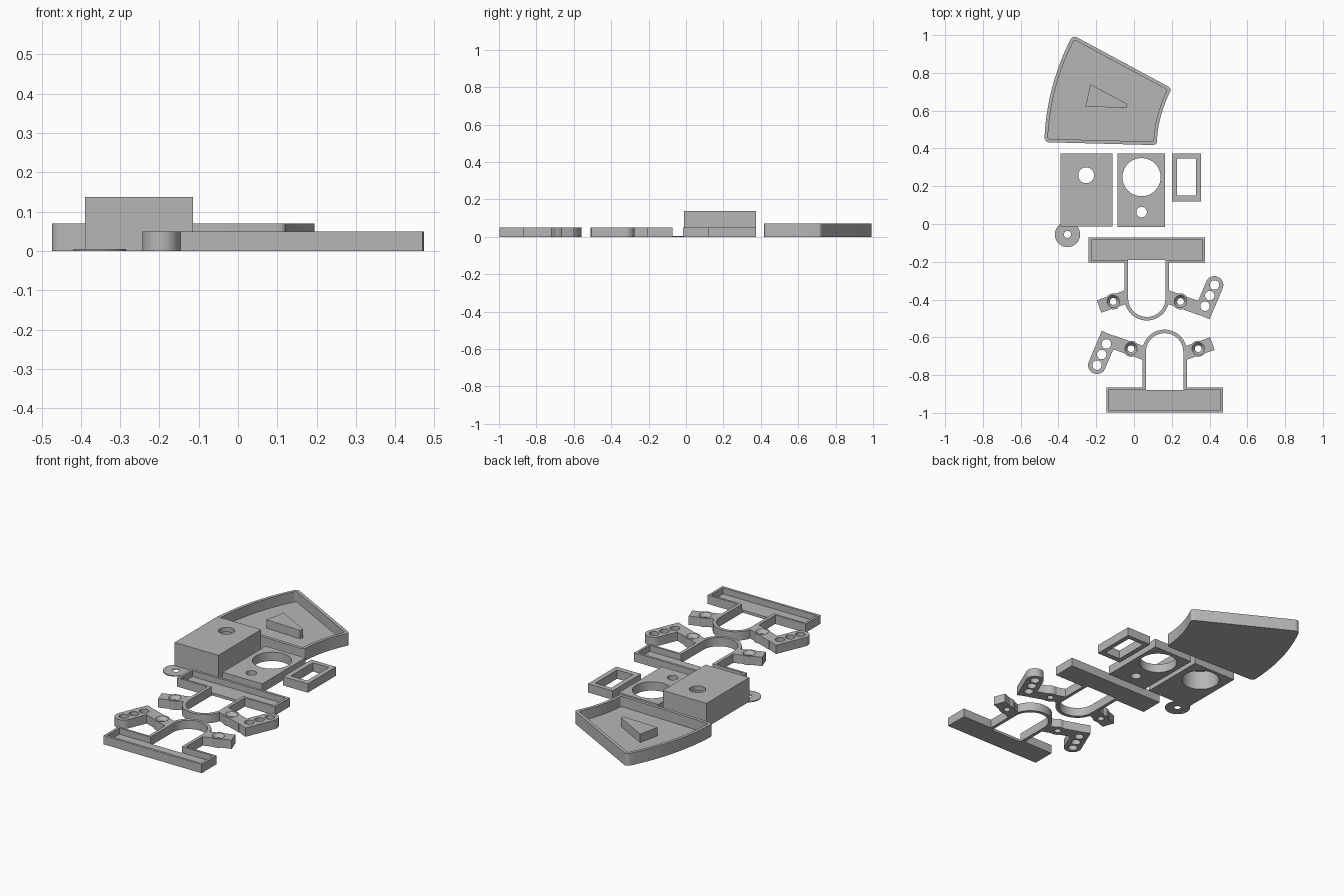
import bpy, bmesh, math
from mathutils import Vector

cube = bpy.data.objects.get("Cube")
if cube:
    bpy.data.objects.remove(cube, do_unlink=True)

GREY = (0.47, 0.47, 0.47, 1)
mat = bpy.data.materials.new("plain grey")
mat.use_nodes = True
mat.diffuse_color = GREY
mat.node_tree.nodes["Principled BSDF"].inputs["Base Color"].default_value = GREY
T = 0.05          # thickness of the flat parts


def prism(name, pts, z0, z1, corner=0):
    """Extrude an outline upward, optionally rounding its sharp upright edges."""
    bm = bmesh.new()
    face = bm.faces.new([bm.verts.new((x, y, z0)) for x, y in pts])
    top = bmesh.ops.extrude_face_region(bm, geom=[face])["geom"]
    bmesh.ops.translate(bm, vec=(0, 0, z1 - z0),
                        verts=[g for g in top if isinstance(g, bmesh.types.BMVert)])
    bmesh.ops.recalc_face_normals(bm, faces=bm.faces)
    if corner:
        sharp = [e for e in bm.edges if e.calc_face_angle() > 0.8
                 and abs(e.verts[0].co.z - e.verts[1].co.z) > 1e-4]
        bmesh.ops.bevel(bm, geom=sharp, offset=corner, segments=5,
                        profile=0.5, affect='EDGES')
    mesh = bpy.data.meshes.new(name)
    bm.to_mesh(mesh)
    bm.free()
    mesh.materials.append(mat)
    obj = bpy.data.objects.new(name, mesh)
    bpy.context.collection.objects.link(obj)
    return obj


def rect(x0, x1, y0, y1):
    return [(x0, y0), (x1, y0), (x1, y1), (x0, y1)]


def circle(x, y, r, n=40):
    return [(x + r * math.cos(2 * math.pi * i / n),
             y + r * math.sin(2 * math.pi * i / n)) for i in range(n)]


def strip(p, q, half):
    p, q = Vector(p), Vector(q)
    d = (q - p).normalized() * half
    n = Vector((-d.y, d.x))
    return [tuple(v) for v in (p - n, q - n, q + n, p + n)]


def arch(x, y, r, top, n=32):
    """U outline: a half circle at the bottom and straight sides up to top."""
    arc = [(x - r * math.cos(math.pi * i / n),
            y - r * math.sin(math.pi * i / n)) for i in range(n + 1)]
    return arc + [(x + r, top), (x - r, top)]


def combine(obj, other, op):
    bpy.ops.object.select_all(action='DESELECT')
    bpy.context.view_layer.objects.active = obj
    obj.select_set(True)
    mod = obj.modifiers.new(op.title(), 'BOOLEAN')
    mod.operation, mod.solver, mod.object = op, 'EXACT', other
    bpy.ops.object.modifier_apply(modifier=mod.name)
    bpy.data.objects.remove(other, do_unlink=True)


def add(obj, pts, z1=T):
    combine(obj, prism("piece", pts, 0, z1), 'UNION')


def cut(obj, pts, z0=-0.1, z1=0.3):
    combine(obj, prism("cutter", pts, z0, z1), 'DIFFERENCE')


def countersink(obj, x, y, r0, r1, depth):
    cone = prism("cutter", circle(x, y, r0), T - depth, T + depth)
    grow = (2 * r1 - r0) / r0
    for v in cone.data.vertices:
        if v.co.z > T:
            v.co.x = x + (v.co.x - x) * grow
            v.co.y = y + (v.co.y - y) * grow
    combine(obj, cone, 'DIFFERENCE')


def sector(d, n=24):
    """Ring sector outline shrunk by d on every side."""
    cx, cy = 0.79, 0.40
    low, high = math.radians(178.5), math.radians(151.7)
    pts = []
    for r, flip in ((1.265 - d, False), (0.67 + d, True)):
        s = math.asin(d / r)
        a, b = low - s, high + s
        arc = [a + (b - a) * i / n for i in range(n + 1)]
        for t in (reversed(arc) if flip else arc):
            pts.append((cx + r * math.cos(t), cy + r * math.sin(t)))
    return pts


# Curved tray with a small wedge standing on its floor
tray = prism("curved_tray", sector(0), 0, 0.07, corner=0.025)
combine(tray, prism("cutter", sector(0.018), 0.012, 0.1, corner=0.01), 'DIFFERENCE')
wedge = prism("tray_wedge", [(-0.257, 0.622), (-0.04, 0.614), (-0.035, 0.635), (-0.23, 0.74)],
              0.01, 0.06)

# Tall block: wide bore from below, small hole through the top
block = prism("tall_block", rect(-0.39, -0.115, -0.012, 0.373), 0, 0.137)
cut(block, circle(-0.253, 0.255, 0.1), -0.1, 0.11)
cut(block, circle(-0.253, 0.258, 0.042))

# Flat plate with a large and a small hole
plate = prism("holed_plate", rect(-0.087, 0.163, -0.015, 0.373), 0, T)
cut(plate, circle(0.04, 0.248, 0.101))
cut(plate, circle(0.04, 0.063, 0.028))

# Small rectangular frame
frame = prism("small_frame", rect(0.2, 0.355, 0.12, 0.373), 0, T)
cut(frame, rect(0.228, 0.328, 0.15, 0.347))

# Thin washer
washer = prism("thin_washer", circle(-0.352, -0.055, 0.067), 0, 0.005)
cut(washer, circle(-0.352, -0.055, 0.019))

# Bracket: channel bar, U loop, short arm and arm with a three-hole paddle
MID = 0.068
bracket = prism("bracket_front", rect(-0.24, 0.376, -0.205, -0.072), 0, T)
add(bracket, arch(MID, -0.393, 0.118, -0.195))
for side, reach in ((-1, 0.253), (1, 0.285)):
    end = (MID + side * reach, -0.41 - (reach - 0.178) * 0.36)
    add(bracket, strip((MID + side * 0.06, -0.368), end, 0.035))
    add(bracket, circle(MID + side * 0.178, -0.41, 0.042))
add(bracket, strip((0.357, -0.486), (0.426, -0.323), 0.047))
add(bracket, circle(0.426, -0.323, 0.047))

cut(bracket, arch(MID, -0.393, 0.099, -0.19))
cut(bracket, rect(-0.226, 0.362, -0.193, -0.086), 0.015, 0.1)
for side in (-1, 1):
    x = MID + side * 0.178
    cut(bracket, circle(x, -0.41, 0.018))
    countersink(bracket, x, -0.41, 0.018, 0.033, 0.02)
for i in range(3):
    cut(bracket, circle(0.426 - 0.025 * i, -0.323 - 0.056 * i, 0.025))

# Second bracket, turned half way round
twin = bracket.copy()
twin.data = bracket.data.copy()
twin.name = "bracket_turned"
twin.rotation_euler.z = math.pi
twin.location = (0.23, -1.07, 0)
bpy.context.collection.objects.link(twin)

# Smooth the curved walls, keep the edges crisp
for obj in (tray, wedge, block, plate, frame, washer, bracket, twin):
    bpy.ops.object.select_all(action='DESELECT')
    obj.select_set(True)
    bpy.context.view_layer.objects.active = obj
    bpy.ops.object.shade_smooth_by_angle(angle=math.radians(30))
